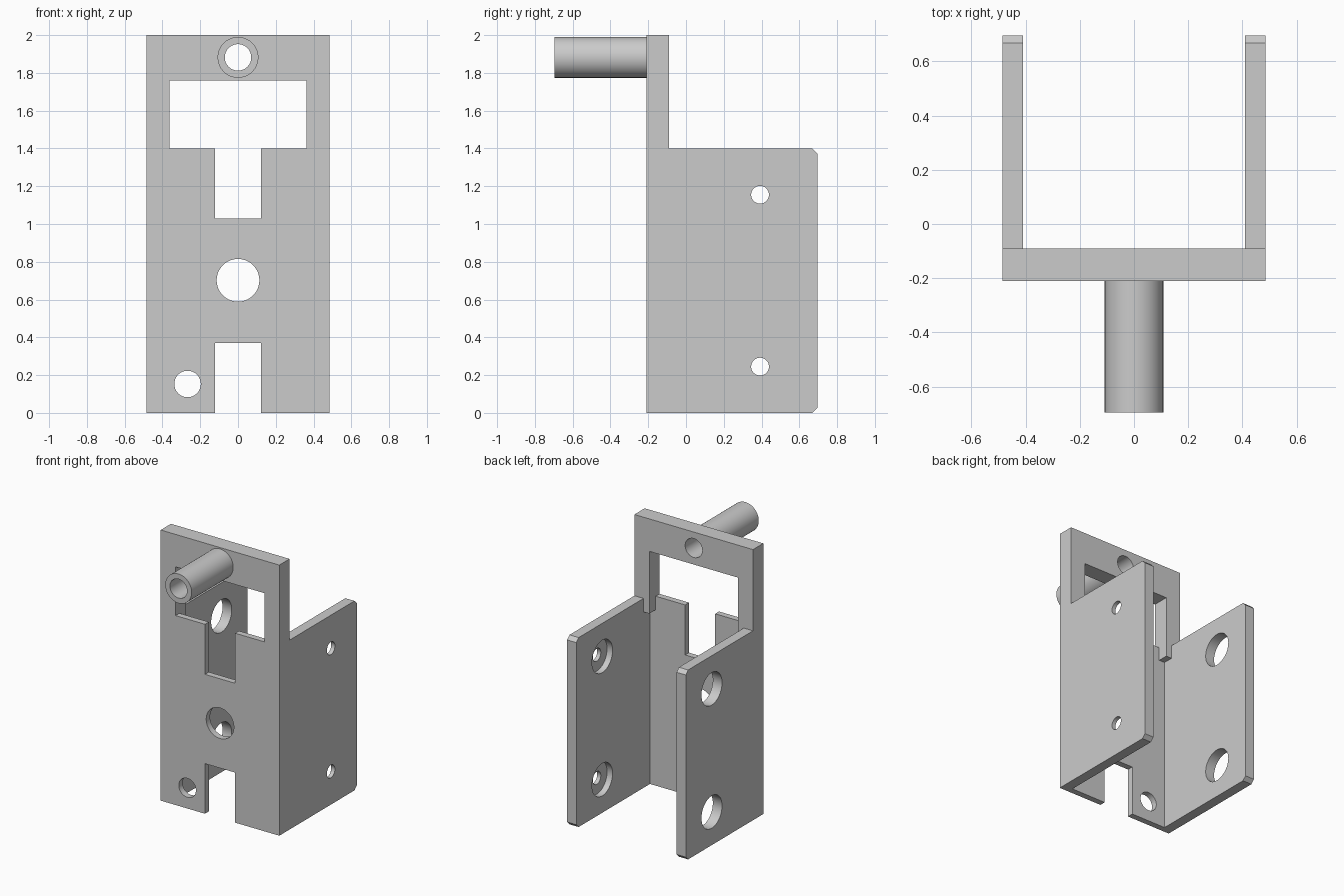
import bpy, bmesh, math
from mathutils import Matrix

old = bpy.data.objects.get("Cube")
if old:
    bpy.data.objects.remove(old, do_unlink=True)

grey = bpy.data.materials.new("light grey metal")
grey.use_nodes = True
colour = (0.6, 0.6, 0.6, 1)
grey.diffuse_color = colour
grey.node_tree.nodes["Principled BSDF"].inputs["Base Color"].default_value = colour


def finish(name, bm):
    bmesh.ops.recalc_face_normals(bm, faces=bm.faces)
    mesh = bpy.data.meshes.new(name)
    bm.to_mesh(mesh)
    bm.free()
    mesh.materials.append(grey)
    obj = bpy.data.objects.new(name, mesh)
    bpy.context.collection.objects.link(obj)
    return obj


def box(name, x, y, z):
    """Box from (low, high) pairs."""
    bm = bmesh.new()
    bmesh.ops.create_cube(bm, size=1)
    for v in bm.verts:
        v.co = [(lo + hi) / 2 + c * (hi - lo) for c, (lo, hi) in zip(v.co, (x, y, z))]
    return finish(name, bm)


def rod(name, axis, radius, lo, hi, across, z):
    """Cylinder along x or y, between lo and hi."""
    bm = bmesh.new()
    bmesh.ops.create_cone(bm, cap_ends=True, segments=64, radius1=radius,
                          radius2=radius, depth=hi - lo)
    mid = (lo + hi) / 2
    turn = Matrix.Rotation(math.pi / 2, 4, "Y" if axis == "x" else "X")
    place = (mid, across, z) if axis == "x" else (across, mid, z)
    bmesh.ops.transform(bm, matrix=Matrix.Translation(place) @ turn, verts=bm.verts)
    return finish(name, bm)


def combine(target, tool, operation="DIFFERENCE"):
    tool.hide_render = True
    mod = target.modifiers.new("combine", "BOOLEAN")
    mod.operation, mod.object, mod.solver = operation, tool, "EXACT"
    bpy.context.view_layer.objects.active = target
    bpy.ops.object.modifier_apply(modifier=mod.name)
    bpy.data.objects.remove(tool, do_unlink=True)


# Overall dimensions
W, IN = 0.485, 0.41                      # outer and inner half widths
FRONT, THIN, THICK, BACK = -0.21, -0.165, -0.09, 0.695
SIDE_TOP, TOP, CH = 1.4, 2.0, 0.027      # wall height, full height, chamfer

# Side silhouette with chamfered back corners, extruded across the width
profile = [(FRONT, 0), (BACK - CH, 0), (BACK, CH), (BACK, SIDE_TOP - CH),
           (BACK - CH, SIDE_TOP), (THICK, SIDE_TOP), (THICK, TOP), (FRONT, TOP)]
bm = bmesh.new()
face = bm.faces.new([bm.verts.new((-W, y, z)) for y, z in profile])
ext = bmesh.ops.extrude_face_region(bm, geom=[face])
bmesh.ops.translate(bm, vec=(2 * W, 0, 0),
                    verts=[g for g in ext["geom"] if isinstance(g, bmesh.types.BMVert)])
bracket = finish("bracket_with_tube", bm)

# Front tube
combine(bracket, rod("tube", "y", 0.108, -0.695, -0.15, 0, 1.882), "UNION")

# Channel between the walls, deeper behind the thin lower plate
combine(bracket, box("channel", (-IN, IN), (THICK, 1), (-1, 3)))
combine(bracket, box("lower_channel", (-IN, IN), (THIN, 1), (-1, 1.3)))
combine(bracket, box("window_recess", (-0.363, 0.363), (THIN, 1), (1.2, 1.76)))

# Window, slot below it and notch at the foot
combine(bracket, box("window", (-0.363, 0.363), (-0.4, 0.1), (SIDE_TOP, 1.76)))
combine(bracket, box("slot", (-0.123, 0.123), (-0.4, 0.1), (1.03, 1.5)))
combine(bracket, box("foot_notch", (-0.123, 0.123), (-0.4, 0.1), (-0.2, 0.37)))

# Round holes in the front plate and the tube bore
for radius, x, z in ((0.07, 0, 1.882), (0.113, 0, 0.702), (0.07, -0.267, 0.153)):
    combine(bracket, rod("front_hole", "y", radius, -1, 0.2, x, z))

# Wall holes: wide on the right, counterbored from inside on the left
for z in (0.245, 1.155):
    combine(bracket, rod("small_hole", "x", 0.047, 0.2, 0.7, 0.392, z))
    combine(bracket, rod("counterbore", "x", 0.12, 0.2, 0.455, 0.392, z))
    combine(bracket, rod("wide_hole", "x", 0.12, -0.7, -0.2, 0.392, z))

bpy.ops.object.select_all(action="DESELECT")
bracket.select_set(True)
bpy.context.view_layer.objects.active = bracket
bpy.ops.object.shade_smooth_by_angle(angle=math.radians(30))
